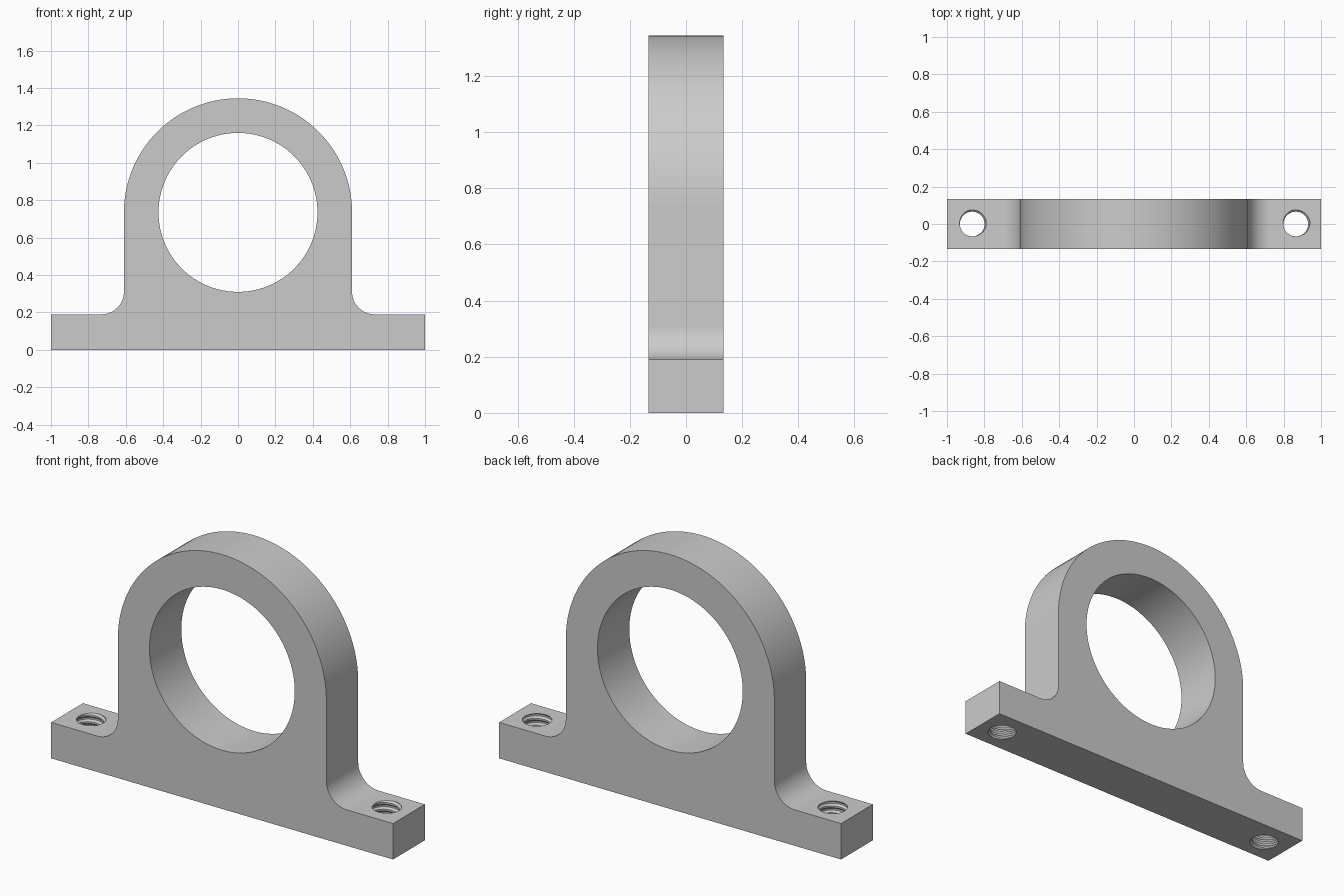
import bpy, bmesh
from math import sin, cos, pi, radians

cube = bpy.data.objects.get("Cube")
if cube:
    bpy.data.objects.remove(cube, do_unlink=True)

HALF_DEPTH = 0.133
BASE_TOP = 0.19
AXIS_Z = 0.735
OUTER_R, BORE_R = 0.61, 0.425
FILLET = 0.12
HOLE_X = 0.865

grey = bpy.data.materials.new("plain grey")
grey.use_nodes = True
colour = (0.6, 0.6, 0.6, 1)
grey.diffuse_color = colour
grey.node_tree.nodes["Principled BSDF"].inputs["Base Color"].default_value = colour


def make_object(name, bm):
    bmesh.ops.recalc_face_normals(bm, faces=bm.faces)
    mesh = bpy.data.meshes.new(name)
    bm.to_mesh(mesh)
    bm.free()
    mesh.materials.append(grey)
    obj = bpy.data.objects.new(name, mesh)
    bpy.context.collection.objects.link(obj)
    return obj


def arc(cx, cz, r, start, end, steps):
    angles = [radians(start + (end - start) * i / steps) for i in range(steps + 1)]
    return [(cx + r * cos(a), cz + r * sin(a)) for a in angles]


def prism(name, outline, half):
    """Extrude an x-z outline along y."""
    bm = bmesh.new()
    face = bm.faces.new([bm.verts.new((x, -half, z)) for x, z in outline])
    new = bmesh.ops.extrude_face_region(bm, geom=[face])["geom"]
    moved = [v for v in new if isinstance(v, bmesh.types.BMVert)]
    bmesh.ops.translate(bm, verts=moved, vec=(0, 2 * half, 0))
    return make_object(name, bm)


def thread_cutter(name, x, minor=0.066, major=0.076, pitch=0.036, segs=40, turns=7):
    """Closed helical screw shape that cuts a threaded hole."""
    bm = bmesh.new()
    radii = [minor, minor, major, major]
    m = len(radii)
    rows = m * turns
    start = -pitch * 1.5
    grid = {}
    for k in range(rows + m + 1):
        for j in range(segs if k <= rows else 1):
            a, r = 2 * pi * j / segs, radii[k % m]
            z = start + pitch * (k / m + j / segs)
            grid[k, j] = bm.verts.new((x + r * cos(a), r * sin(a), z))

    def vert(k, j):
        return grid[k, j] if j < segs else grid[k + m, 0]

    for k in range(rows):
        for j in range(segs):
            bm.faces.new([vert(k, j), vert(k, j + 1), vert(k + 1, j + 1), vert(k + 1, j)])
    # Close each end with a fan, including the step left by the helix
    for k in (0, rows):
        loop = [vert(k, j) for j in range(segs + 1)] + [vert(k + i, 0) for i in range(m - 1, 0, -1)]
        tip = bm.verts.new((x, 0, start + pitch * (k / m + 0.5)))
        for a, b in zip(loop, loop[1:] + loop[:1]):
            bm.faces.new([a, b, tip])
    return make_object(name, bm)


def cut(target, cutter):
    mod = target.modifiers.new("cut", 'BOOLEAN')
    mod.operation = 'DIFFERENCE'
    mod.solver = 'EXACT'
    mod.object = cutter
    bpy.context.view_layer.objects.active = target
    bpy.ops.object.modifier_apply(modifier=mod.name)
    bpy.data.objects.remove(cutter, do_unlink=True)


# Bracket body: flat foot, filleted sides and round top
right = [(1, 0), (1, BASE_TOP)]
right += arc(OUTER_R + FILLET, BASE_TOP + FILLET, FILLET, 270, 180, 14)
left = [(-x, z) for x, z in reversed(right)]
body = prism("bearing_bracket", right + arc(0, AXIS_Z, OUTER_R, 0, 180, 64) + left, HALF_DEPTH)

# Large bore
cut(body, prism("bore_cutter", arc(0, AXIS_Z, BORE_R, 0, 360, 96)[:-1], HALF_DEPTH * 2))

# Threaded mounting holes
for side in (-1, 1):
    cut(body, thread_cutter("thread_cutter", side * HOLE_X))

bpy.ops.object.select_all(action='DESELECT')
body.select_set(True)
bpy.context.view_layer.objects.active = body
bpy.ops.object.shade_smooth_by_angle(angle=radians(30))
